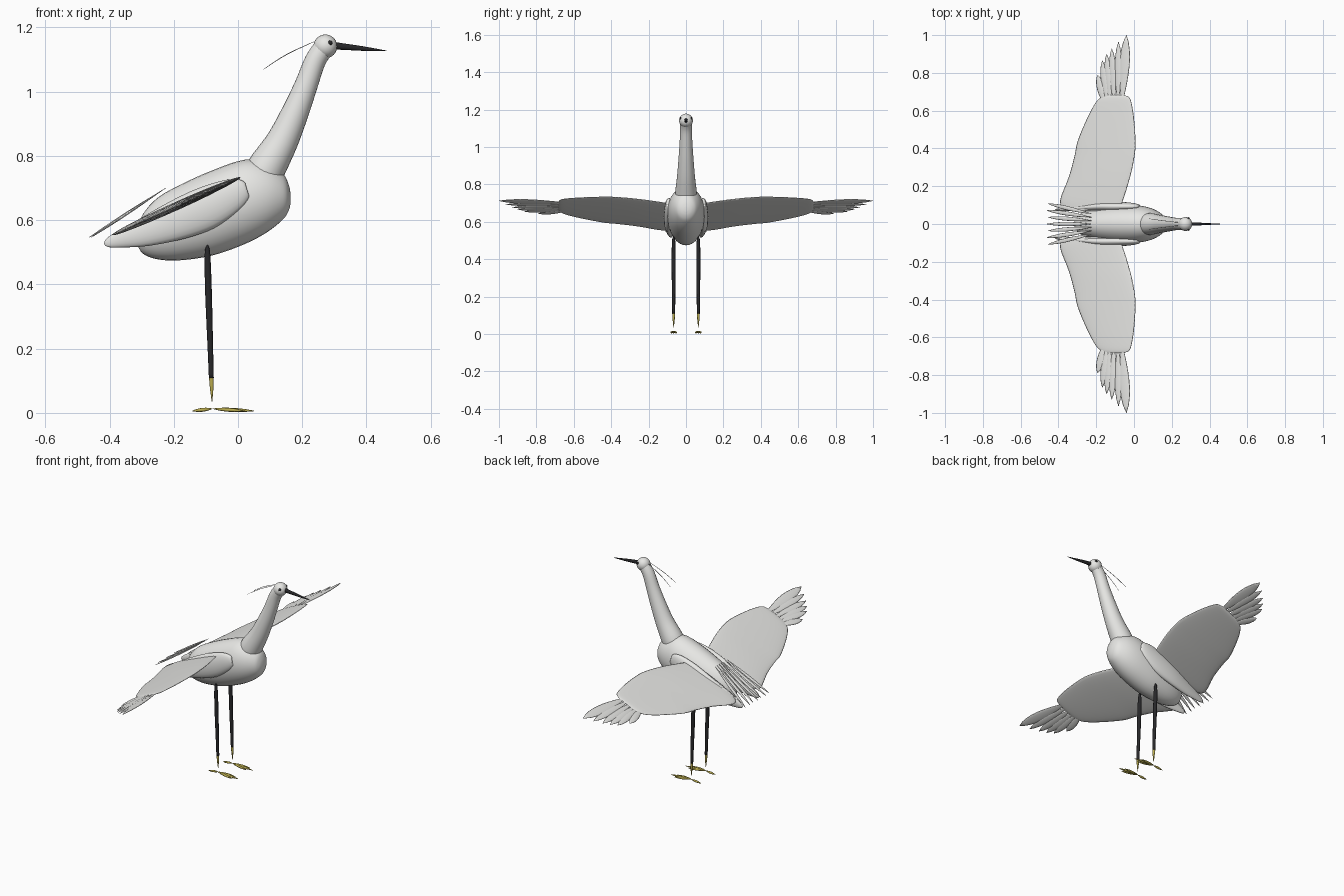
import bpy, bmesh, math
from mathutils import Vector

cube = bpy.data.objects.get("Cube")
if cube:
    bpy.data.objects.remove(cube, do_unlink=True)


def material(name, r, g, b):
    m = bpy.data.materials.new(name)
    m.use_nodes = True
    m.diffuse_color = (r, g, b, 1)
    bsdf = next(n for n in m.node_tree.nodes if n.type == 'BSDF_PRINCIPLED')
    bsdf.inputs["Base Color"].default_value = (r, g, b, 1)
    bsdf.inputs["Roughness"].default_value = 0.7
    return m


WHITE = material("feather white", 0.8, 0.8, 0.78)
BLACK = material("bill and leg black", 0.02, 0.02, 0.022)
YELLOW = material("foot yellow", 0.5, 0.42, 0.08)


def smooth_stations(rows, steps):
    """Catmull-Rom interpolation of station rows."""
    rows = [Vector(r) for r in rows]
    out = []
    for i in range(len(rows) - 1):
        a, b = rows[max(i - 1, 0)], rows[i]
        c, d = rows[i + 1], rows[min(i + 2, len(rows) - 1)]
        for k in range(steps):
            t = k / steps
            out.append(b + (c - a) * (t / 2)
                       + (a * 2 - b * 5 + c * 4 - d) * (t * t / 2)
                       + (b * 3 - a - c * 3 + d) * (t ** 3 / 2))
    return out + [rows[-1]]


def loft(name, rows, mat, normal=(0, 0, 1), axis=None, sides=20, steps=4):
    """Skin elliptical rings; a row is x, y, z, half width, half thickness."""
    rows = smooth_stations(rows, steps)
    bm = bmesh.new()
    rings = []
    for i, r in enumerate(rows):
        centre = Vector(r[:3])
        ahead = Vector(rows[min(i + 1, len(rows) - 1)][:3])
        behind = Vector(rows[max(i - 1, 0)][:3])
        t = Vector(axis) if axis else (ahead - behind).normalized()
        n = Vector(normal)
        n = (n - t * n.dot(t)).normalized()
        u = n.cross(t)
        w, h = max(r[3], 0.0008), max(r[4], 0.0008)
        ring = []
        for k in range(sides):
            a = math.tau * k / sides
            ring.append(bm.verts.new(centre + u * w * math.cos(a) + n * h * math.sin(a)))
        rings.append(ring)
    for p, q in zip(rings, rings[1:]):
        for k in range(sides):
            j = (k + 1) % sides
            bm.faces.new((p[k], p[j], q[j], q[k]))
    bm.faces.new(rings[0])
    bm.faces.new(rings[-1])
    bmesh.ops.recalc_face_normals(bm, faces=bm.faces)
    return finish(name, bm, mat)


def finish(name, bm, mat):
    me = bpy.data.meshes.new(name)
    bm.to_mesh(me)
    bm.free()
    me.materials.append(mat)
    for p in me.polygons:
        p.use_smooth = True
    ob = bpy.data.objects.new(name, me)
    bpy.context.collection.objects.link(ob)
    return ob


def spindle(name, start, end, width, thick, mat, normal=(0, 0, 1), peak=1.0, sides=12):
    """Leaf shape between two points; peak above 1 moves the widest part outward."""
    a, b = Vector(start), Vector(end)
    rows = []
    for i in range(11):
        t = i / 10
        s = math.sin(math.pi * t ** peak) ** 0.7 if 0 < i < 10 else 0
        rows.append((*a.lerp(b, t), width * s, thick * s))
    return loft(name, rows, mat, normal, sides=sides, steps=1)


def ball(name, centre, radius, mat):
    bm = bmesh.new()
    bmesh.ops.create_uvsphere(bm, u_segments=20, v_segments=12, radius=radius)
    bmesh.ops.translate(bm, verts=bm.verts, vec=centre)
    return finish(name, bm, mat)


# Body: x, top, bottom, half width
body = [(-0.315, 0.57, 0.525, 0.012), (-0.295, 0.62, 0.495, 0.045),
        (-0.25, 0.67, 0.478, 0.07), (-0.18, 0.71, 0.475, 0.088),
        (-0.08, 0.755, 0.49, 0.099), (0.02, 0.788, 0.525, 0.098),
        (0.09, 0.778, 0.562, 0.084), (0.14, 0.745, 0.602, 0.058),
        (0.158, 0.71, 0.63, 0.035), (0.164, 0.68, 0.655, 0.012)]
loft("body", [(x, 0, (t + b) / 2, w, (t - b) / 2) for x, t, b, w in body],
     WHITE, axis=(1, 0, 0), sides=32)

# Neck, head, eyes, bill and head plumes
neck = [(0.075, 0.735, 0.06), (0.09, 0.765, 0.06), (0.137, 0.845, 0.05),
        (0.18, 0.94, 0.042), (0.212, 1.02, 0.036), (0.24, 1.095, 0.033), (0.268, 1.138, 0.032)]
loft("neck", [(x, 0, z, r * 0.95, r) for x, z, r in neck], WHITE, normal=(-1, 0, 0.4), sides=24)
ball("head", (0.272, 0, 1.141), 0.037, WHITE)
loft("bill", [(0.295, 0, 1.143, 0.010, 0.012), (0.33, 0, 1.14, 0.008, 0.010),
              (0.39, 0, 1.134, 0.005, 0.007), (0.462, 0, 1.127, 0.001, 0.001)], BLACK, sides=12)

slope = 0.45                                   # spread wings pitch down to the rear
pitch = math.hypot(1, slope)
wing_normal = Vector((-slope, 0, 1)).normalized()


def on_wing(x, y):
    return (x, y, 0.73 + slope * x)


# Spread wing: y, leading x, trailing x, half thickness
wing = [(0.07, -0.08, -0.36, 0.01), (0.12, -0.06, -0.392, 0.012), (0.25, -0.02, -0.345, 0.013),
        (0.36, 0.003, -0.315, 0.012), (0.44, 0.008, -0.298, 0.011), (0.56, -0.0, -0.248, 0.009),
        (0.64, -0.013, -0.205, 0.007), (0.67, -0.025, -0.175, 0.005), (0.682, -0.05, -0.145, 0.002)]
# Primary feathers: base x, tip x, tip y
primaries = [(-0.065, -0.04, 1.0), (-0.085, -0.082, 0.965), (-0.105, -0.118, 0.93),
             (-0.125, -0.145, 0.9), (-0.14, -0.168, 0.865), (-0.155, -0.193, 0.79)]

for side, s in (("left", 1), ("right", -1)):
    ball(side + "_eye", (0.287, s * 0.0285, 1.152), 0.0075, BLACK)
    loft(side + "_head_plume", [(0.235, s * 0.008, 1.155, 0.001, 0.001),
                                (0.15, s * 0.018, 1.115, 0.0015, 0.0015),
                                (0.08, s * 0.028, 1.07, 0.0008, 0.0008)], WHITE, sides=6)

    # Spread wing with its fingered tip
    loft(side + "_wing", [(*on_wing((a + b) / 2, s * y), (a - b) / 2 * pitch, h)
                          for y, a, b, h in wing], WHITE, wing_normal, (0, s, 0), sides=28)
    for i, (x0, x1, y1) in enumerate(primaries):
        spindle(f"{side}_primary_{i + 1}", on_wing(x0, s * 0.62), on_wing(x1, s * y1),
                0.03 if i == 0 else 0.021, 0.005, WHITE, wing_normal, 1.4)

    # Shoulder covert lying along the flank
    covert = [(0.027, 0.7, 0.014), (0.02, 0.697, 0.032), (-0.02, 0.677, 0.053),
              (-0.1, 0.637, 0.067), (-0.19, 0.6, 0.062), (-0.29, 0.563, 0.045),
              (-0.37, 0.54, 0.026), (-0.405, 0.529, 0.014), (-0.416, 0.525, 0.003)]
    loft(side + "_flank_covert",
         [(x, s * (0.092 - 0.25 * max(0, -0.2 - x) * 0.3), z, h * 0.4, h) for x, z, h in covert],
         WHITE)

    # Leg
    y = s * 0.066
    loft(side + "_leg", [(-0.095, y, 0.522, 0.002, 0.002), (-0.095, y, 0.495, 0.009, 0.009),
                         (-0.092, y, 0.38, 0.011, 0.011), (-0.086, y, 0.2, 0.009, 0.009),
                         (-0.083, y, 0.108, 0.008, 0.008)], BLACK, normal=(1, 0, 0), sides=10)
    loft(side + "_ankle", [(-0.083, y, 0.11, 0.0075, 0.0075), (-0.082, y, 0.08, 0.006, 0.006),
                           (-0.081, y, 0.035, 0.001, 0.001)], YELLOW, normal=(1, 0, 0), sides=10)
    # Toes
    for toe, dy, reach in (("inner", -0.016, 0.02), ("middle", 0, 0.05), ("outer", 0.016, 0.02)):
        spindle(f"{side}_{toe}_toe", (-0.078, y + dy * 0.2, 0.013), (reach, y + dy, 0.006),
                0.006, 0.006, YELLOW, sides=8)
    spindle(side + "_hind_toe", (-0.08, y, 0.013), (-0.142, y, 0.006), 0.006, 0.006, YELLOW, sides=8)

# Tail fan
for i in range(-3, 4):
    spindle(f"tail_feather_{i + 4}", (-0.225, i * 0.018, 0.7), (-0.462 + 0.006 * (i % 2), i * 0.036, 0.547),
            0.011, 0.004, WHITE, (-0.55, 0, 0.83), 1.2)
